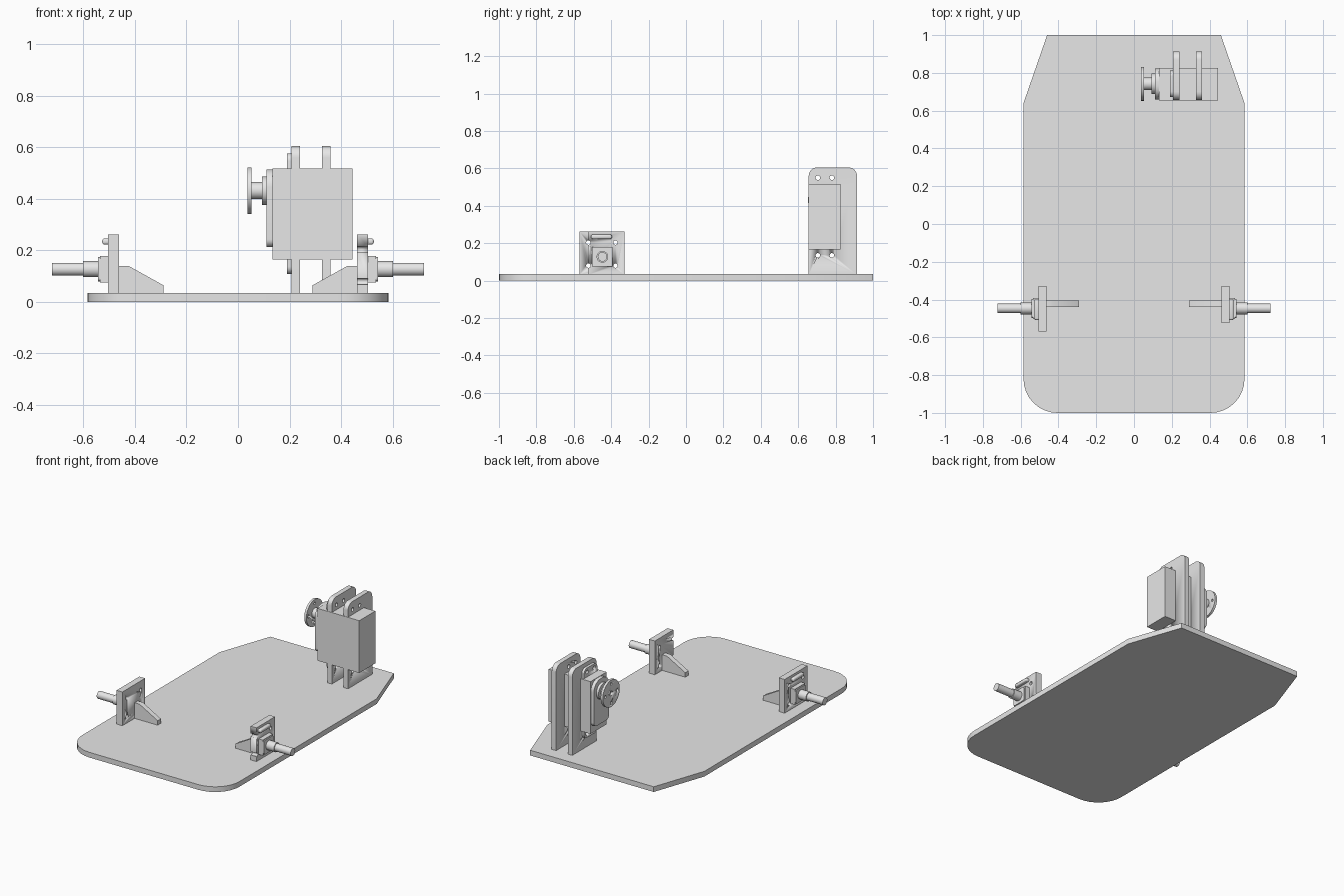
import bpy, bmesh, math
from mathutils import Matrix, Vector

cube = bpy.data.objects.get("Cube")
if cube:
    bpy.data.objects.remove(cube, do_unlink=True)

grey = bpy.data.materials.new("plain grey")
grey.use_nodes = True
grey.diffuse_color = (0.8, 0.8, 0.8, 1)
grey.node_tree.nodes["Principled BSDF"].inputs["Base Color"].default_value = (0.8, 0.8, 0.8, 1)

PLACE = {  # (u, v, depth) to x, y, z
    "x": lambda u, v, d: (d, u, v),
    "y": lambda u, v, d: (u, d, v),
    "z": lambda u, v, d: (u, v, d),
}


def prism(name, outline, axis, lo, hi, bevel=0):
    """Extrude a flat outline along an axis."""
    bm = bmesh.new()
    place = PLACE[axis]
    low = [bm.verts.new(place(u, v, lo)) for u, v in outline]
    high = [bm.verts.new(place(u, v, hi)) for u, v in outline]
    bm.faces.new(low)
    bm.faces.new(high)
    n = len(outline)
    for i in range(n):
        j = (i + 1) % n
        bm.faces.new((low[i], low[j], high[j], high[i]))
    bmesh.ops.recalc_face_normals(bm, faces=bm.faces)
    if bevel:
        bmesh.ops.bevel(bm, geom=bm.edges[:], offset=bevel, segments=3,
                        affect='EDGES', profile=0.5)
    mesh = bpy.data.meshes.new(name)
    bm.to_mesh(mesh)
    bm.free()
    mesh.materials.append(grey)
    obj = bpy.data.objects.new(name, mesh)
    bpy.context.collection.objects.link(obj)
    bpy.ops.object.select_all(action='DESELECT')
    obj.select_set(True)
    bpy.context.view_layer.objects.active = obj
    bpy.ops.object.shade_smooth_by_angle(angle=math.radians(30))
    return obj


def rounded(u0, u1, v0, v1, bottom=0, top=0, steps=8):
    """Rectangle outline with separate bottom and top corner radii."""
    points = []
    corners = ((u1, v0, -1, 1, bottom, 270), (u1, v1, -1, -1, top, 0),
               (u0, v1, 1, -1, top, 90), (u0, v0, 1, 1, bottom, 180))
    for u, v, su, sv, r, start in corners:
        if r == 0:
            points.append((u, v))
            continue
        for k in range(steps + 1):
            a = math.radians(start + 90 * k / steps)
            points.append((u + su * r + r * math.cos(a), v + sv * r + r * math.sin(a)))
    return points


def circle(u, v, r, n=32):
    return [(u + r * math.cos(math.tau * k / n), v + r * math.sin(math.tau * k / n))
            for k in range(n)]


def drill(obj, centres, r, lo, hi):
    """Cut round holes along x, then discard each cutter."""
    for u, v in centres:
        cutter = prism("hole_cutter", circle(u, v, r, 16), "x", lo, hi)
        cutter.hide_render = True
        mod = obj.modifiers.new("hole", 'BOOLEAN')
        mod.operation = 'DIFFERENCE'
        mod.solver = 'EXACT'
        mod.object = cutter
        bpy.context.view_layer.objects.active = obj
        bpy.ops.object.modifier_apply(modifier=mod.name)
        bpy.data.objects.remove(cutter, do_unlink=True)


# Base plate: rounded front corners, chamfered back corners
front = rounded(-0.585, 0.585, -1, 0.64, bottom=0.18)
right_side = [p for p in front if p[0] > 0]
left_side = [p for p in front if p[0] < 0]
base = right_side + [(0.46, 1), (-0.46, 1)] + left_side
prism("base_plate", base, "z", 0, 0.035)

# Two side brackets with block, shaft, bar and gusset
for side, s, y_front in (("left", 1, -0.525), ("right", -1, -0.57)):
    plate = prism(side + "_bracket_plate", rounded(y_front, -0.328, 0.03, 0.262),
                  "x", s * 0.462, s * 0.505)
    drill(plate, [(y, z) for y in (-0.522, -0.377) for z in (0.08, 0.203)],
          0.012, s * 0.44, s * 0.52)
    prism(side + "_gusset",
          [(s * x, z) for x, z in ((0.29, 0.03), (0.465, 0.03), (0.465, 0.14),
                                   (0.425, 0.14), (0.29, 0.065))],
          "y", -0.44, -0.406)
    prism(side + "_block", rounded(-0.502, -0.392, 0.075, 0.179), "x", s * 0.5, s * 0.536)
    prism(side + "_block_face", rounded(-0.498, -0.396, 0.079, 0.175, 0.015, 0.015),
          "x", s * 0.53, s * 0.543)
    prism(side + "_shaft_collar", circle(-0.447, 0.127, 0.031), "x", s * 0.54, s * 0.602)
    prism(side + "_shaft", circle(-0.447, 0.127, 0.025), "x", s * 0.6, s * 0.722)
    prism(side + "_bar", rounded(-0.508, -0.396, 0.223, 0.246),
          "x", s * 0.495, s * 0.527, bevel=0.008)

# Two upright motor plates
mount_holes = [(y, z) for y in (0.705, 0.78) for z in (0.135, 0.55)]
for name, x in (("inner", 0.207), ("outer", 0.327)):
    upright = prism(name + "_upright", rounded(0.656, 0.914, 0.03, 0.605, top=0.045),
                    "x", x, x + 0.033)
    drill(upright, mount_holes, 0.012, x - 0.02, x + 0.05)

# Motor body, flange and end cap
prism("motor_body", rounded(0.654, 0.825, 0.165, 0.517), "x", 0.133, 0.445)
flange = prism("motor_flange", rounded(0.672, 0.812, 0.108, 0.577, 0.03, 0.03),
               "x", 0.19, 0.208)
drill(flange, mount_holes, 0.012, 0.17, 0.23)
prism("motor_cap", rounded(0.66, 0.823, 0.213, 0.515, 0.03, 0.07), "x", 0.11, 0.135)

# Output shaft and drilled disc
Y, Z = 0.742, 0.432
prism("output_boss", circle(Y, Z, 0.055), "x", 0.093, 0.112)
prism("output_hub", circle(Y, Z, 0.033), "x", 0.05, 0.095)
disc = prism("output_disc", circle(Y, Z, 0.09, 48), "x", 0.037, 0.053)
drill(disc, circle(Y, Z, 0.064, 4), 0.009, 0.02, 0.07)
drill(disc, [(Y, Z)], 0.015, 0.02, 0.07)
